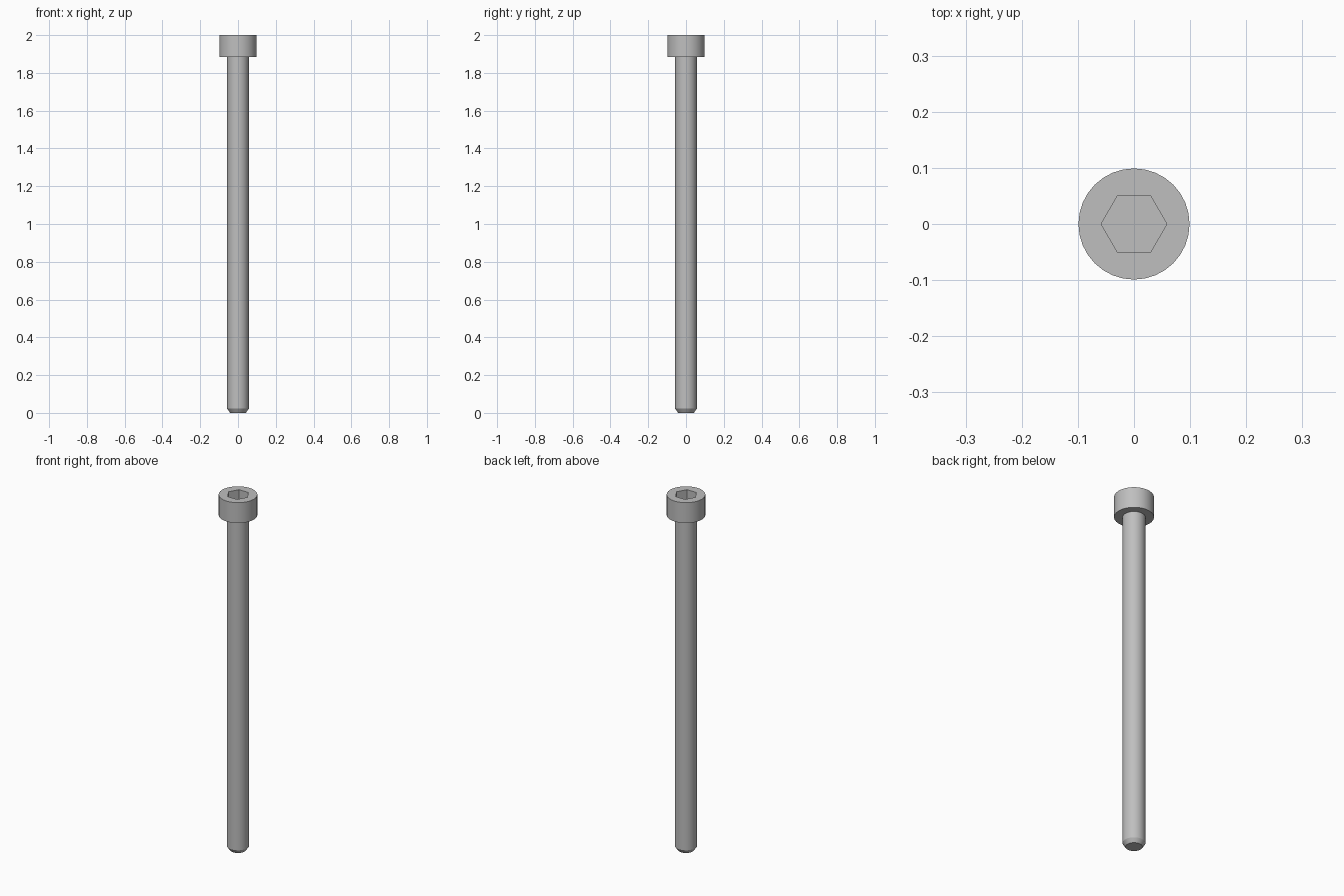
import bpy
import bmesh
from math import cos, sin, pi, radians

default_cube = bpy.data.objects.get("Cube")
if default_cube:
    bpy.data.objects.remove(default_cube, do_unlink=True)

SIDES = 32
HEAD_RADIUS, HEAD_BOTTOM, TOP = 0.099, 1.885, 2.0
SHANK_RADIUS, TIP_RADIUS, CHAMFER = 0.057, 0.042, 0.022
SOCKET_RADIUS, SOCKET_DEPTH = 0.0585, 0.057

steel = bpy.data.materials.new("grey steel")
steel.use_nodes = True
colour = (0.52, 0.52, 0.52, 1.0)
steel.diffuse_color = colour
steel.node_tree.nodes["Principled BSDF"].inputs["Base Color"].default_value = colour


def lathe(name, profile, sides):
    """Turn (radius, z) points, listed from bottom to top, into a capped solid."""
    bm = bmesh.new()
    rings = []
    for r, z in profile:
        angles = [2 * pi * i / sides for i in range(sides)]
        rings.append([bm.verts.new((r * cos(a), r * sin(a), z)) for a in angles])
    for low, high in zip(rings, rings[1:]):
        for i in range(sides):
            j = (i + 1) % sides
            bm.faces.new((low[i], low[j], high[j], high[i]))
    bm.faces.new(rings[0][::-1])
    bm.faces.new(rings[-1])
    mesh = bpy.data.meshes.new(name)
    bm.to_mesh(mesh)
    bm.free()
    mesh.materials.append(steel)
    obj = bpy.data.objects.new(name, mesh)
    bpy.context.collection.objects.link(obj)
    return obj


# Bolt: chamfered tip, plain shank and cylindrical head in one turned solid
bolt = lathe("socket_head_bolt", [
    (TIP_RADIUS, 0),
    (SHANK_RADIUS, CHAMFER),
    (SHANK_RADIUS, HEAD_BOTTOM),
    (HEAD_RADIUS, HEAD_BOTTOM),
    (HEAD_RADIUS, TOP),
], SIDES)

# Hexagonal socket cut into the head
cutter = lathe("socket_cutter", [
    (SOCKET_RADIUS, TOP - SOCKET_DEPTH),
    (SOCKET_RADIUS, TOP + 0.05),
], 6)
cutter.hide_render = True
cut = bolt.modifiers.new("hex_socket", "BOOLEAN")
cut.operation = "DIFFERENCE"
cut.solver = "EXACT"
cut.object = cutter

bpy.ops.object.select_all(action="DESELECT")
bolt.select_set(True)
bpy.context.view_layer.objects.active = bolt
bpy.ops.object.modifier_apply(modifier=cut.name)
bpy.data.objects.remove(cutter, do_unlink=True)

# Smooth round walls with crisp edges
bpy.ops.object.shade_smooth_by_angle(angle=radians(30))
